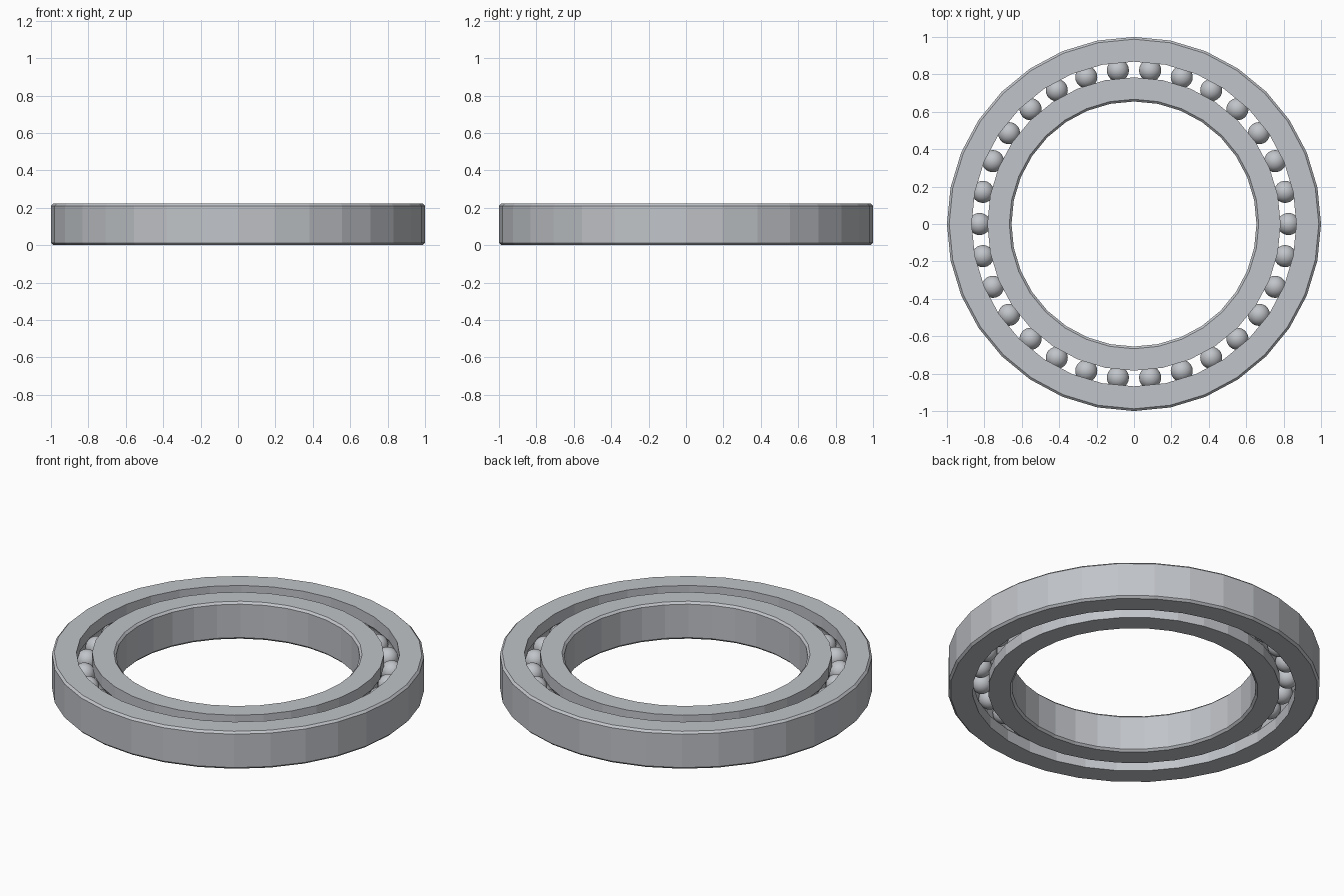
import bpy, bmesh, math

cube = bpy.data.objects.get("Cube")
if cube:
    bpy.data.objects.remove(cube, do_unlink=True)

HEIGHT = 0.222
MID = HEIGHT / 2
BEVEL = 0.012
SEGMENTS = 32
BALLS = 30
PITCH = 0.826        # radius of the ball circle
BALL_R = 0.059
HALF_GAP = 0.042     # half the open space between the rings


def material(name, colour):
    mat = bpy.data.materials.new(name)
    mat.use_nodes = True
    mat.diffuse_color = colour
    mat.node_tree.nodes["Principled BSDF"].inputs["Base Color"].default_value = colour
    return mat


steel = material("steel grey", (0.53, 0.55, 0.58, 1))


def add_object(name, bm):
    mesh = bpy.data.meshes.new(name)
    bm.to_mesh(mesh)
    bm.free()
    mesh.materials.append(steel)
    obj = bpy.data.objects.new(name, mesh)
    bpy.context.collection.objects.link(obj)
    return obj


def race(name, side, far):
    """Ring with a chamfered plain wall at radius far and a ball groove facing the gap."""
    near = PITCH + side * HALF_GAP
    profile = [(near, 0), (far - side * BEVEL, 0), (far, BEVEL),
               (far, HEIGHT - BEVEL), (far - side * BEVEL, HEIGHT), (near, HEIGHT)]
    # Groove arc, from the top of the race to the bottom
    groove = BALL_R + 0.001
    reach = math.acos(HALF_GAP / groove)
    for i in range(9):
        a = reach * (1 - i / 4)
        profile.append((PITCH + side * groove * math.cos(a), MID + groove * math.sin(a)))
    bm = bmesh.new()
    loops = []
    for s in range(SEGMENTS):
        t = math.tau * s / SEGMENTS
        loops.append([bm.verts.new((r * math.cos(t), r * math.sin(t), z)) for r, z in profile])
    count = len(profile)
    for s in range(SEGMENTS):
        a, b = loops[s], loops[(s + 1) % SEGMENTS]
        for i in range(count):
            j = (i + 1) % count
            bm.faces.new((a[i], a[j], b[j], b[i]))
    bmesh.ops.recalc_face_normals(bm, faces=bm.faces)
    return add_object(name, bm)


# Rings
race("outer_ring", 1, 1.0)
race("inner_ring", -1, 0.655)

# Balls
for n in range(BALLS):
    t = math.tau * n / BALLS
    bm = bmesh.new()
    bmesh.ops.create_uvsphere(bm, u_segments=32, v_segments=16, radius=BALL_R)
    for face in bm.faces:
        face.smooth = True
    ball = add_object(f"ball_{n + 1}", bm)
    ball.location = (PITCH * math.cos(t), PITCH * math.sin(t), MID)
    ball.rotation_euler.z = t
